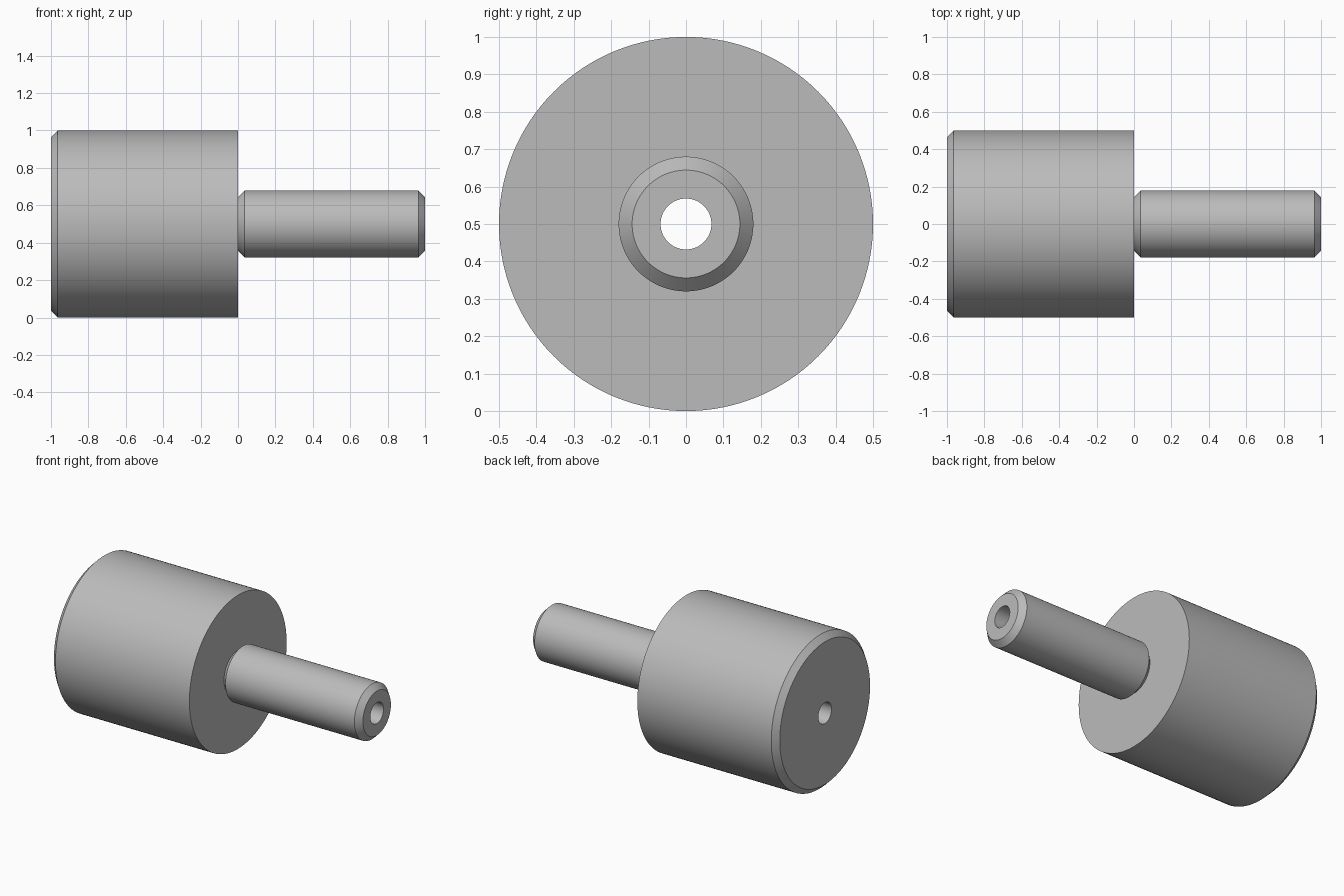
import bpy
import math

cube = bpy.data.objects.get("Cube")
if cube:
    bpy.data.objects.remove(cube)

SEGMENTS = 128
BODY_R, SHAFT_R, BORE_R = 0.5, 0.18, 0.068
CHAMFER = 0.036
AXIS_Z = 0.5
NECK_R = SHAFT_R - CHAMFER

steel = bpy.data.materials.new("plain grey")
steel.use_nodes = True
grey = (0.5, 0.5, 0.5, 1)
steel.diffuse_color = grey
steel.node_tree.nodes["Principled BSDF"].inputs["Base Color"].default_value = grey


def lathe(name, profile):
    """Turn an (x, radius) profile around the long axis."""
    verts = []
    for x, r in profile:
        for k in range(SEGMENTS):
            a = math.tau * k / SEGMENTS
            verts.append((x, r * math.cos(a), AXIS_Z + r * math.sin(a)))
    faces = []
    for i in range(len(profile) - 1):
        for k in range(SEGMENTS):
            n = (k + 1) % SEGMENTS
            a, b = i * SEGMENTS, (i + 1) * SEGMENTS
            faces.append((a + k, a + n, b + n, b + k))
    mesh = bpy.data.meshes.new(name)
    mesh.from_pydata(verts, [], faces)
    mesh.materials.append(steel)
    obj = bpy.data.objects.new(name, mesh)
    bpy.context.collection.objects.link(obj)
    bpy.ops.object.select_all(action="DESELECT")
    obj.select_set(True)
    bpy.context.view_layer.objects.active = obj
    bpy.ops.object.shade_smooth_by_angle(angle=math.radians(30))
    return obj


# Wide drum: bore, chamfered outer end, wall, shoulder face
lathe("drum", [(0, BORE_R), (-1, BORE_R), (-1, BODY_R - CHAMFER),
               (-1 + CHAMFER, BODY_R), (0, BODY_R), (0, NECK_R)])

# Narrow shaft: chamfered at both ends, with the bore continuing through
lathe("shaft", [(0, NECK_R), (CHAMFER, SHAFT_R), (1 - CHAMFER, SHAFT_R),
                (1, NECK_R), (1, BORE_R), (0, BORE_R)])
